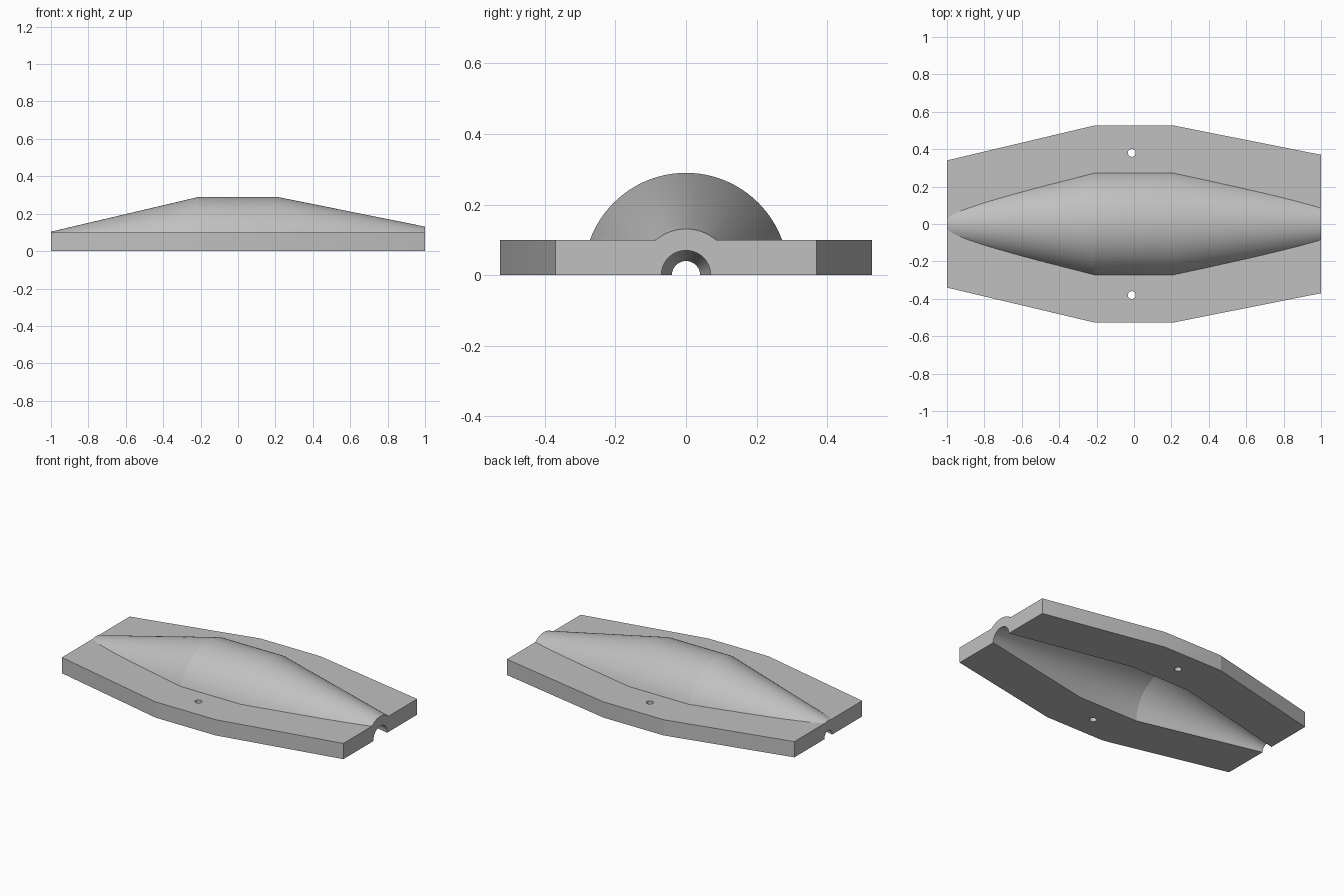
import bpy, bmesh, math

if "Cube" in bpy.data.objects:
    bpy.data.objects.remove(bpy.data.objects["Cube"])

grey = bpy.data.materials.new("light grey")
grey.diffuse_color = (0.53, 0.53, 0.53, 1)
grey.use_nodes = True
grey.node_tree.nodes["Principled BSDF"].inputs["Base Color"].default_value = grey.diffuse_color


def make_object(name, bm):
    bmesh.ops.recalc_face_normals(bm, faces=bm.faces)
    mesh = bpy.data.meshes.new(name)
    bm.to_mesh(mesh)
    bm.free()
    mesh.materials.append(grey)
    obj = bpy.data.objects.new(name, mesh)
    bpy.context.collection.objects.link(obj)
    return obj


def extend(profile, d=0.1):
    """Continue both end slopes a little past the ends."""
    (x0, r0), (x1, r1) = profile[:2]
    (x2, r2), (x3, r3) = profile[-2:]
    first = (x0 - d, r0 - d * (r1 - r0) / (x1 - x0))
    last = (x3 + d, r3 + d * (r3 - r2) / (x3 - x2))
    return [first] + profile[1:-1] + [last]


def spindle(name, profile, n=96):
    """Solid turned around the x axis."""
    bm = bmesh.new()
    rings = [[bm.verts.new((x, r * math.cos(2 * math.pi * i / n), r * math.sin(2 * math.pi * i / n)))
              for i in range(n)] for x, r in extend(profile)]
    for a, b in zip(rings, rings[1:]):
        for i in range(n):
            j = (i + 1) % n
            bm.faces.new((a[i], a[j], b[j], b[i]))
    bm.faces.new(rings[0])
    bm.faces.new(rings[-1])
    return make_object(name, bm)


def plate(name, profile, z0, z1):
    """Flange plate mirrored about the x axis."""
    pts = extend(profile)
    outline = pts + [(x, -y) for x, y in reversed(pts)]
    bm = bmesh.new()
    face = bm.faces.new([bm.verts.new((x, y, z0)) for x, y in outline])
    top = bmesh.ops.extrude_face_region(bm, geom=[face])["geom"]
    for v in top:
        if isinstance(v, bmesh.types.BMVert):
            v.co.z = z1
    return make_object(name, bm)


def boolean(target, cutter, operation):
    cutter.hide_render = True
    mod = target.modifiers.new(operation, 'BOOLEAN')
    mod.operation, mod.object, mod.solver = operation, cutter, 'EXACT'
    bpy.context.view_layer.objects.active = target
    bpy.ops.object.modifier_apply(modifier=mod.name)
    bpy.data.objects.remove(cutter, do_unlink=True)


# Flange plate joined with the tapered shell
shell = plate("mould_half", [(-1, 0.34), (-0.21, 0.527), (0.21, 0.527), (1, 0.37)], -0.1, 0.1)
boolean(shell, spindle("outer_shell", [(-1, 0.104), (-0.21, 0.29), (0.21, 0.29), (1, 0.131)]), 'UNION')

# Hollow cavity along the axis
boolean(shell, spindle("cavity", [(-1, 0.04), (-0.21, 0.23), (0.21, 0.23), (1, 0.07)]), 'DIFFERENCE')

# Bolt holes through the flanges
for side in (-1, 1):
    bpy.ops.mesh.primitive_cylinder_add(vertices=32, radius=0.021, depth=1, location=(-0.012, side * 0.38, 0))
    boolean(shell, bpy.context.object, 'DIFFERENCE')

# Keep the upper half and trim both ends square
bpy.ops.mesh.primitive_cube_add(size=2, location=(0, 0, 1))
boolean(shell, bpy.context.object, 'INTERSECT')

# One colour, sharp flange edges, smooth round surfaces
shell.data.materials.clear()
shell.data.materials.append(grey)
for p in shell.data.polygons:
    p.material_index = 0
bpy.ops.object.select_all(action='DESELECT')
shell.select_set(True)
bpy.context.view_layer.objects.active = shell
bpy.ops.object.shade_smooth_by_angle(angle=math.radians(12))
